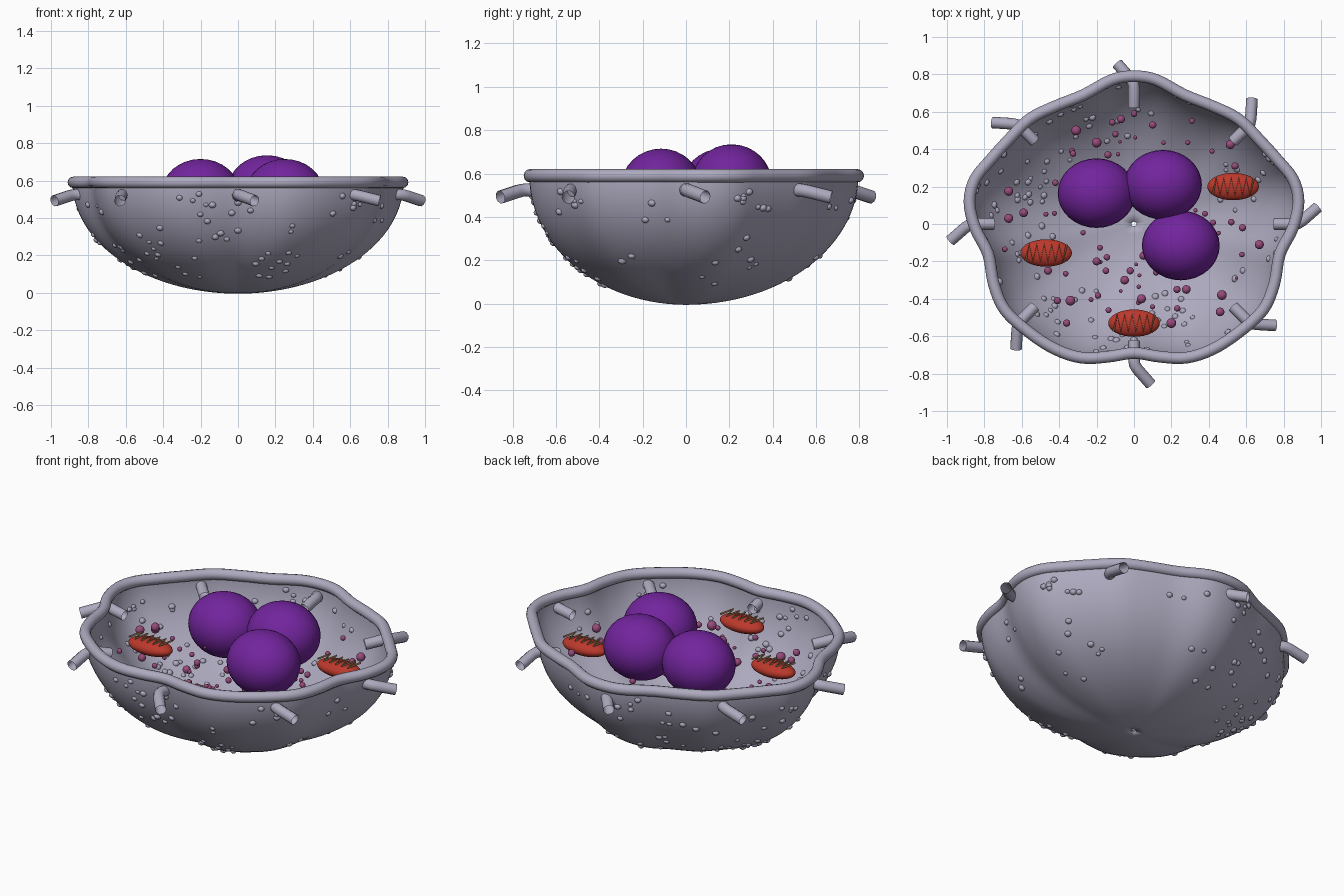
import bpy, bmesh, math, random
from mathutils import Matrix, Vector

random.seed(4)
cube = bpy.data.objects.get("Cube")
if cube:
    bpy.data.objects.remove(cube, do_unlink=True)


def material(name, rgb):
    m = bpy.data.materials.new(name)
    m.use_nodes = True
    m.diffuse_color = (*rgb, 1)
    m.node_tree.nodes["Principled BSDF"].inputs["Base Color"].default_value = (*rgb, 1)
    return m


lavender = material("lavender grey", (0.42, 0.40, 0.52))
purple = material("deep purple", (0.17, 0.018, 0.34))
red = material("brick red", (0.50, 0.04, 0.025))
tan = material("tan", (0.58, 0.33, 0.15))
magenta = material("dusty magenta", (0.31, 0.07, 0.20))


def finish(bm, name, mat):
    for f in bm.faces:
        f.smooth = True
    me = bpy.data.meshes.new(name)
    bm.to_mesh(me)
    bm.free()
    me.materials.append(mat)
    ob = bpy.data.objects.new(name, me)
    bpy.context.collection.objects.link(ob)
    return ob


def add_ball(bm, center, size, segments=32, turn=0):
    m = (Matrix.Translation(center) @ Matrix.Rotation(turn, 4, "Z")
         @ Matrix.Diagonal((*size, 1)))
    bmesh.ops.create_uvsphere(bm, u_segments=segments, v_segments=segments // 2,
                              radius=1, matrix=m)


def ball(name, center, size, mat):
    bm = bmesh.new()
    add_ball(bm, center, size)
    return finish(bm, name, mat)


def tube(name, points, radius, mat, cyclic=False, sides=3):
    cu = bpy.data.curves.new(name, "CURVE")
    cu.dimensions = "3D"
    cu.bevel_depth = radius
    cu.bevel_resolution = sides
    sp = cu.splines.new("POLY")
    sp.points.add(len(points) - 1)
    for p, co in zip(sp.points, points):
        p.co = (*co, 1)
    sp.use_cyclic_u = cyclic
    sp.use_smooth = True
    cu.materials.append(mat)
    ob = bpy.data.objects.new(name, cu)
    bpy.context.collection.objects.link(ob)
    bpy.ops.object.select_all(action="DESELECT")
    bpy.context.view_layer.objects.active = ob
    ob.select_set(True)
    bpy.ops.object.convert(target="MESH")
    bpy.ops.object.shade_smooth_by_angle(angle=math.radians(50))
    return ob


# Wavy outline: half given, mirrored, then smoothed
half = [(0, .79), (.12, .77), (.27, .69), (.42, .63), (.56, .56), (.68, .44),
        (.77, .34), (.85, .24), (.88, .12), (.85, -.02), (.78, -.16),
        (.75, -.32), (.69, -.46), (.56, -.58), (.42, -.67), (.28, -.715),
        (.14, -.71), (0, -.69)]
ctrl = [Vector(p) for p in half + [(-x, y) for x, y in half[-2:0:-1]]]
outline = []
for i in range(len(ctrl)):
    a, b, c, d = (ctrl[(i + k) % len(ctrl)] for k in (-1, 0, 1, 2))
    for s in range(4):
        t = s / 4
        outline.append(0.5 * (2 * b + (c - a) * t + (2 * a - 5 * b + 4 * c - d) * t ** 2
                              + (3 * b - a - 3 * c + d) * t ** 3))
N = len(outline)
DEPTH = 0.59


def wall(i, phi):
    p = outline[int(i) % N] * math.sin(phi)
    return Vector((p.x, p.y, DEPTH * (1 - math.cos(phi))))


# Bowl-shaped membrane with a pin hole at the bottom
bm = bmesh.new()
rings = [[bm.verts.new(wall(i, 0.016 + (math.pi / 2 - 0.016) * k / 28))
          for i in range(N)] for k in range(29)]
for low, high in zip(rings, rings[1:]):
    for i in range(N):
        j = (i + 1) % N
        bm.faces.new((low[i], high[i], high[j], low[j]))
bmesh.ops.recalc_face_normals(bm, faces=bm.faces)
bowl = finish(bm, "membrane_bowl", lavender)
thick = bowl.modifiers.new("thickness", "SOLIDIFY")
thick.thickness = 0.01
thick.offset = 0

# Rolled rim
tube("membrane_rim", [(p.x, p.y, DEPTH) for p in outline], 0.031, lavender, True, 4)

# Bent channel tubes through the wall
for k in range(8):
    ang = k * math.pi / 4
    radial = Vector((math.cos(ang), math.sin(ang), 0))
    out = Vector((math.cos(ang + 0.72), math.sin(ang + 0.72), -0.25))
    bend = Vector((0.88 * radial.x, 0.755 * radial.y, 0.525))
    tip = bend - radial * 0.13 - Vector((0, 0, 0.02))
    path = [tip, bend - radial * 0.03,
            bend + (out - radial) * 0.006, bend + out * 0.03, bend + out * 0.135]
    tube(f"channel_tube_{k + 1}", path, 0.031, lavender)

# Small bumps clustered on the wall
bm = bmesh.new()
for cluster in range(46):
    i, phi = random.uniform(0, N), random.uniform(0.62, 1.42)
    for n in range(random.randint(2, 4)):
        r = random.uniform(0.014, 0.021)
        p = wall(i + random.uniform(-4, 4),
                 min(1.47, max(0.5, phi + random.uniform(-0.13, 0.13))))
        add_ball(bm, p, (r, r, r * 0.85), 12)
finish(bm, "wall_bumps", lavender)

# Three nuclei
for n, (x, y, z) in enumerate([(-.2, .165, .535), (.155, .21, .555), (.25, -.115, .535)]):
    ball(f"nucleus_{n + 1}", (x, y, z), (0.208, 0.186, 0.18), purple)

# Oval organelles with a folded strand on top
for n, (x, y) in enumerate([(.53, .2), (-.47, -.155), (0, -.53)]):
    z = 0.455
    ball(f"organelle_body_{n + 1}", (x, y, z), (0.138, 0.073, 0.045), red)
    folds = 11
    strand = [(x - 0.11 + 0.22 * k / folds,
               y + (0.045 if k % 2 else -0.045), z + 0.045) for k in range(folds + 1)]
    tube(f"organelle_strand_{n + 1}", strand, 0.0055, tan, sides=1)

# Vesicles: larger ones placed (x, y, radius), smaller ones scattered
placed = [(-.31, .5, .027), (-.2, .435, .027), (-.67, .175, .025), (-.59, .06, .024),
          (-.67, .03, .025), (.515, .425, .025), (.54, .31, .02), (-.2, -.2, .022),
          (-.34, -.41, .027), (-.41, -.41, .02), (.04, -.4, .025), (.2, -.53, .027),
          (.47, -.38, .027), (.46, -.47, .024), (.67, -.11, .025), (.58, -.02, .02),
          (.28, -.35, .024), (.23, -.35, .02), (-.07, .56, .022), (0, .59, .018),
          (.1, .53, .02), (-.14, .37, .02), (.31, .55, .015), (-.36, -.53, .02),
          (-.05, -.3, .024), (.05, -.17, .022), (-.02, -.25, .02), (-.15, -.25, .018),
          (-.42, .22, .018), (-.69, -.135, .015), (-.46, -.25, .022), (.52, .01, .018)]
for k in range(62):
    ang, d = random.uniform(0, math.tau), random.uniform(0.2, 0.62)
    placed.append((d * math.cos(ang), d * math.sin(ang), random.uniform(0.009, 0.018)))
bm = bmesh.new()
for x, y, r in placed:
    add_ball(bm, (x, y, random.uniform(0.36, 0.46)), (r, r, r), 14)
finish(bm, "vesicles", magenta)
